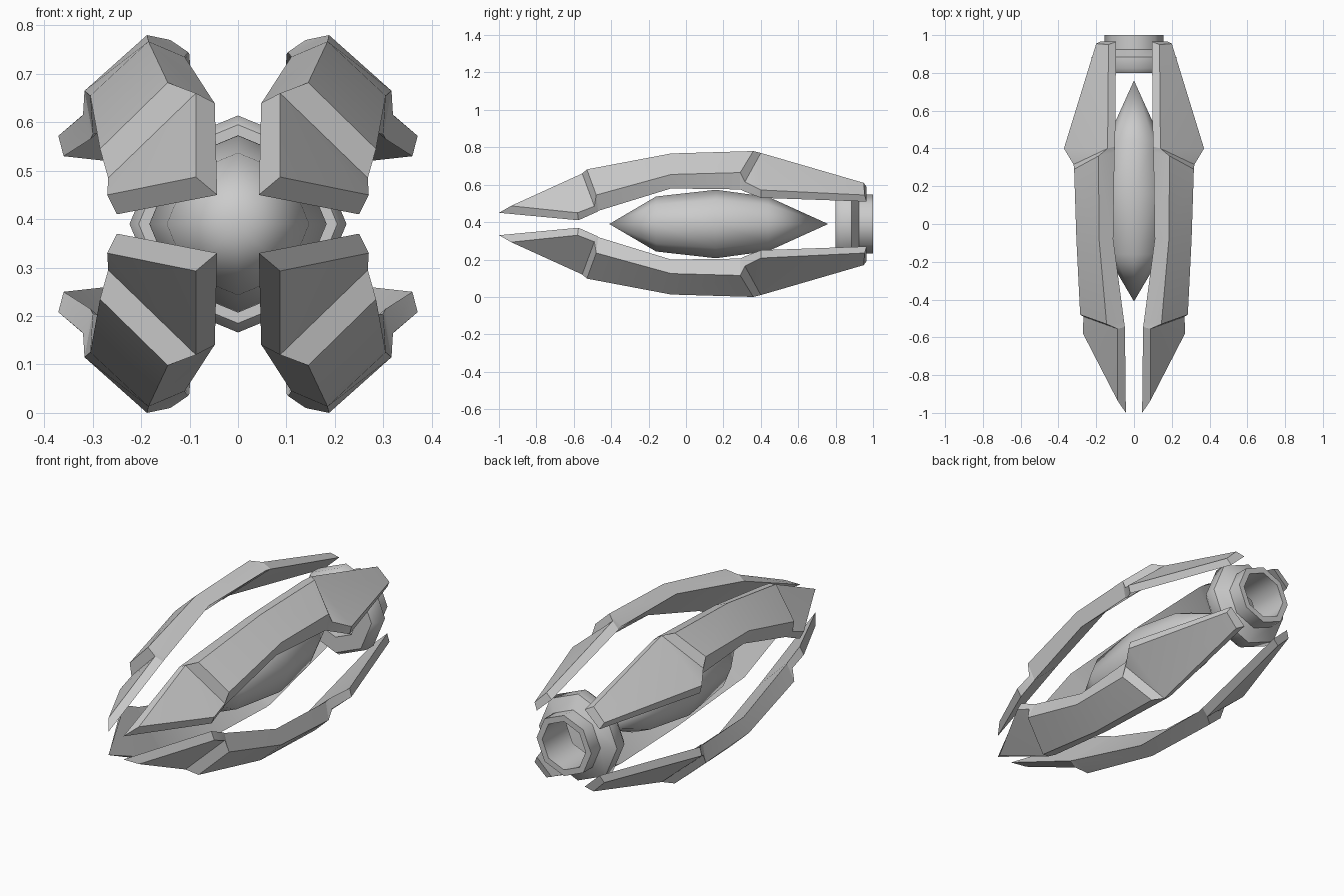
import bpy, bmesh, math
from mathutils import Vector

if "Cube" in bpy.data.objects:
    bpy.data.objects.remove(bpy.data.objects["Cube"])

AXIS_Z = 0.39

grey = bpy.data.materials.new("hull grey")
grey.use_nodes = True
grey.diffuse_color = (0.6, 0.6, 0.6, 1)
grey.node_tree.nodes["Principled BSDF"].inputs["Base Color"].default_value = (0.6, 0.6, 0.6, 1)


def finish(name, bm, angle):
    bmesh.ops.remove_doubles(bm, verts=bm.verts, dist=0.0005)
    bmesh.ops.recalc_face_normals(bm, faces=bm.faces)
    mesh = bpy.data.meshes.new(name)
    bm.to_mesh(mesh)
    bm.free()
    mesh.materials.append(grey)
    obj = bpy.data.objects.new(name, mesh)
    bpy.context.collection.objects.link(obj)
    bpy.ops.object.select_all(action='DESELECT')
    obj.select_set(True)
    bpy.context.view_layer.objects.active = obj
    bpy.ops.object.shade_smooth_by_angle(angle=math.radians(angle))
    return obj


def bridge(bm, a, b):
    """Join two loops, skipping corners that coincide."""
    for i in range(len(a)):
        j = (i + 1) % len(a)
        quad = []
        for v in (a[i], a[j], b[j], b[i]):
            if all((v.co - q.co).length > 0.0005 for q in quad):
                quad.append(v)
        if len(quad) > 2:
            bm.faces.new(quad)


def revolve(name, profile, angle, closed=False, sides=8):
    """Turn (y, radius) points about the long axis."""
    bm = bmesh.new()
    rings = []
    for y, r in profile:
        rings.append([bm.verts.new((r * math.sin(math.tau * k / sides), y,
                                    AXIS_Z + r * math.cos(math.tau * k / sides)))
                      for k in range(sides)])
    for a, b in zip(rings, rings[1:]):
        bridge(bm, a, b)
    if closed:
        bridge(bm, rings[-1], rings[0])
    return finish(name, bm, angle)


# Pointed central pod
revolve("central_pod", [(-0.41, 0), (-0.16, 0.147), (0.16, 0.183),
                        (0.44, 0.145), (0.76, 0)], 80)

# Hollow flanged nozzle at the back
revolve("rear_nozzle", [(0.80, 0.125), (0.80, 0.205), (0.825, 0.224), (0.885, 0.224),
                        (0.925, 0.157), (1.0, 0.157), (1.0, 0.125)], 46, closed=True)

# Arm sections: upper outer, side outer, side inner, upper inner corners
nose_o, nose_i = (0.087, -0.935, 0.487), (0.043, -1.0, 0.45)
head_a, head_ai = (0.087, -0.555, 0.66), (0.048, -0.545, 0.64)
fin_a, fin_ai = (0.14, 0.40, 0.77), (0.10, 0.41, 0.74)
SECTIONS = [
    (nose_o, nose_o, nose_i, nose_i),
    (head_a, (0.27, -0.58, 0.45), (0.25, -0.575, 0.41), head_ai),
    (head_a, (0.268, -0.49, 0.485), (0.25, -0.475, 0.455), head_ai),
    ((0.145, -0.53, 0.682), (0.285, -0.48, 0.545), (0.25, -0.47, 0.46), (0.052, -0.52, 0.645)),
    ((0.185, -0.08, 0.767), (0.305, -0.08, 0.655), (0.275, -0.08, 0.58), (0.11, -0.08, 0.735)),
    ((0.188, 0.36, 0.78), (0.317, 0.29, 0.665), (0.30, 0.29, 0.575), (0.103, 0.38, 0.745)),
    (fin_a, (0.32, 0.315, 0.615), (0.305, 0.31, 0.565), fin_ai),
    (fin_a, (0.371, 0.40, 0.572), (0.36, 0.40, 0.53), fin_ai),
    ((0.135, 0.95, 0.61), (0.20, 0.955, 0.545), (0.18, 0.965, 0.51), (0.095, 0.965, 0.59)),
]


def arm(name, sx, sz):
    bm = bmesh.new()
    loops = [[bm.verts.new((sx * x, y, AXIS_Z + sz * (z - AXIS_Z))) for x, y, z in s]
             for s in SECTIONS]
    for a, b in zip(loops, loops[1:]):
        bridge(bm, a, b)
    bm.faces.new(loops[-1])
    return finish(name, bm, 18)


# Four mirrored arms around the pod
for side, sx in (("left", 1), ("right", -1)):
    for level, sz in (("upper", 1), ("lower", -1)):
        arm(f"{level}_{side}_arm", sx, sz)
